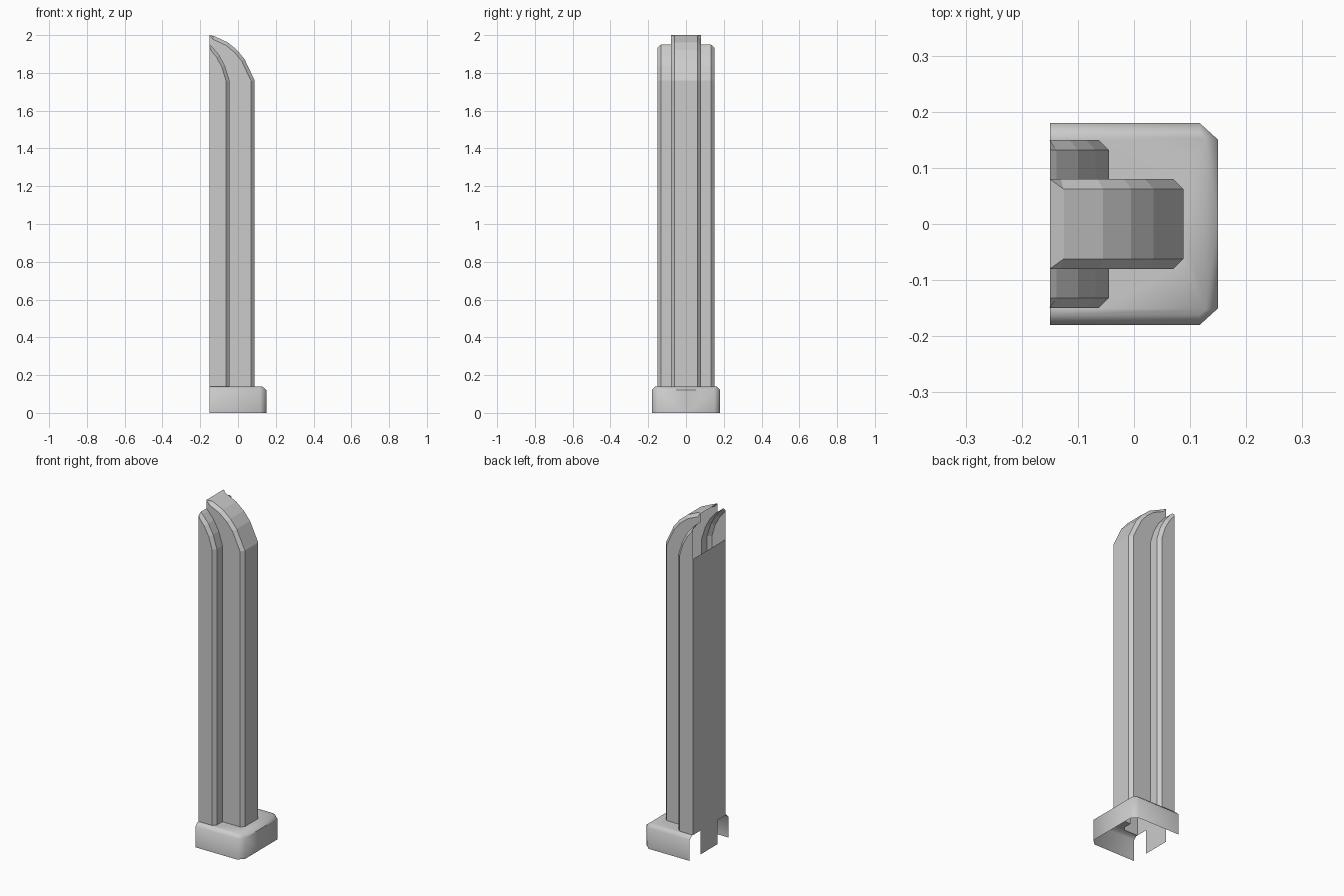
import bpy, bmesh, math
from mathutils import Vector

if "Cube" in bpy.data.objects:
    bpy.data.objects.remove(bpy.data.objects["Cube"])

BACK, FOOT, SPRING = -0.15, 0.14, 1.76


def inset(profile, d):
    """Offset an x,z profile inward (down and back) by d, keeping both ends on their lines."""
    pts = [Vector(p) for p in profile]
    out = []
    for i, p in enumerate(pts):
        a = (p - pts[i - 1]).normalized() if i else None
        b = (pts[i + 1] - p).normalized() if i < len(pts) - 1 else None
        a, b = a or b, b or a
        na, nb = Vector((-a.y, a.x)), Vector((-b.y, b.x))
        m = (na + nb).normalized()
        out.append(p + m * d / m.dot(na))
    out[0].y = pts[0].y
    out[-1] = Vector((BACK, pts[-1].y - d * 0.85))
    return [tuple(v) for v in out]


def at_y(profile, y):
    ys = y if isinstance(y, list) else [y] * len(profile)
    return [(x, yy, z) for (x, z), yy in zip(profile, ys)]


def strip(a, b):
    return [[a[i], a[i + 1], b[i + 1], b[i]] for i in range(len(a) - 1)]


def make_half(name, faces):
    """Build the +y half and mirror it."""
    bm = bmesh.new()
    for f in faces:
        pts = [p for i, p in enumerate(f) if (Vector(p) - Vector(f[i - 1])).length > 1e-5]
        bm.faces.new([bm.verts.new(p) for p in pts])
    bmesh.ops.remove_doubles(bm, verts=bm.verts, dist=1e-4)
    bmesh.ops.recalc_face_normals(bm, faces=bm.faces)
    # the face furthest to +y must point outward
    f = max(bm.faces, key=lambda f: f.calc_center_median().y)
    if f.normal.y < 0:
        bmesh.ops.reverse_faces(bm, faces=bm.faces)
    me = bpy.data.meshes.new(name)
    bm.to_mesh(me)
    bm.free()
    ob = bpy.data.objects.new(name, me)
    bpy.context.collection.objects.link(ob)
    mir = ob.modifiers.new("mirror", 'MIRROR')
    mir.use_axis = (False, True, False)
    return ob


# Arched side outlines (x, z), from foot to back
centre = [(0.088, FOOT), (0.088, SPRING), (0.035, 1.872), (-0.005, 1.921),
          (-0.055, 1.962), (-0.125, 1.994), (BACK, 2.0)]
side = [(-0.045, FOOT), (-0.045, SPRING), (-0.069, 1.838), (-0.1, 1.895),
        (-0.138, 1.94), (BACK, 1.95)]
centre_in = inset(centre, 0.018)
centre_in[-1] = centre[-1]
side_in = inset(side, 0.018)

# Column: raised centre rib, lower side ribs, partial back plate
rim = at_y(centre, [0.062] * (len(centre) - 1) + [0.08])
faces = strip(at_y(centre, 0), rim)
faces += strip(rim, at_y(centre_in, 0.08))
faces.append(at_y(centre_in, 0.08) + at_y(side, 0.08)[::-1])
faces += strip(at_y(side, 0.08), at_y(side, 0.132))
faces += strip(at_y(side, 0.132), at_y(side_in, 0.15))
faces.append(at_y(side_in, 0.15) + [(BACK, 0.15, SPRING), (BACK, 0.15, FOOT)])
faces.append([(BACK, 0, 0), (BACK, 0.08, 0), (BACK, 0.08, FOOT), (BACK, 0.15, FOOT),
              (BACK, 0.15, SPRING), (BACK, 0, SPRING)])
make_half("column", faces)

# Base: open at the back and bottom, chamfered, with the column's outline left open on top
plan = [(0.15, 0), (0.15, 0.15), (0.117, 0.18), (BACK, 0.18)]
plan_in = [(0.128, 0), (0.128, 0.152), (0.117, 0.162), (BACK, 0.162)]
foot = [(0.088, 0), (0.088, 0.062), (0.07, 0.08), (-0.045, 0.08),
        (-0.045, 0.132), (-0.063, 0.15), (BACK, 0.15)]


def at_z(pts, z):
    return [(x, y, z) for x, y in pts]


faces = strip(at_z(plan, 0), at_z(plan, 0.122))
faces += strip(at_z(plan, 0.122), at_z(plan_in, FOOT))
faces.append(at_z(plan_in, FOOT) + at_z(foot, FOOT)[::-1])
base = make_half("base", faces)
bpy.context.view_layer.objects.active = base
base.select_set(True)
bpy.ops.object.shade_smooth_by_angle(angle=math.radians(50))
